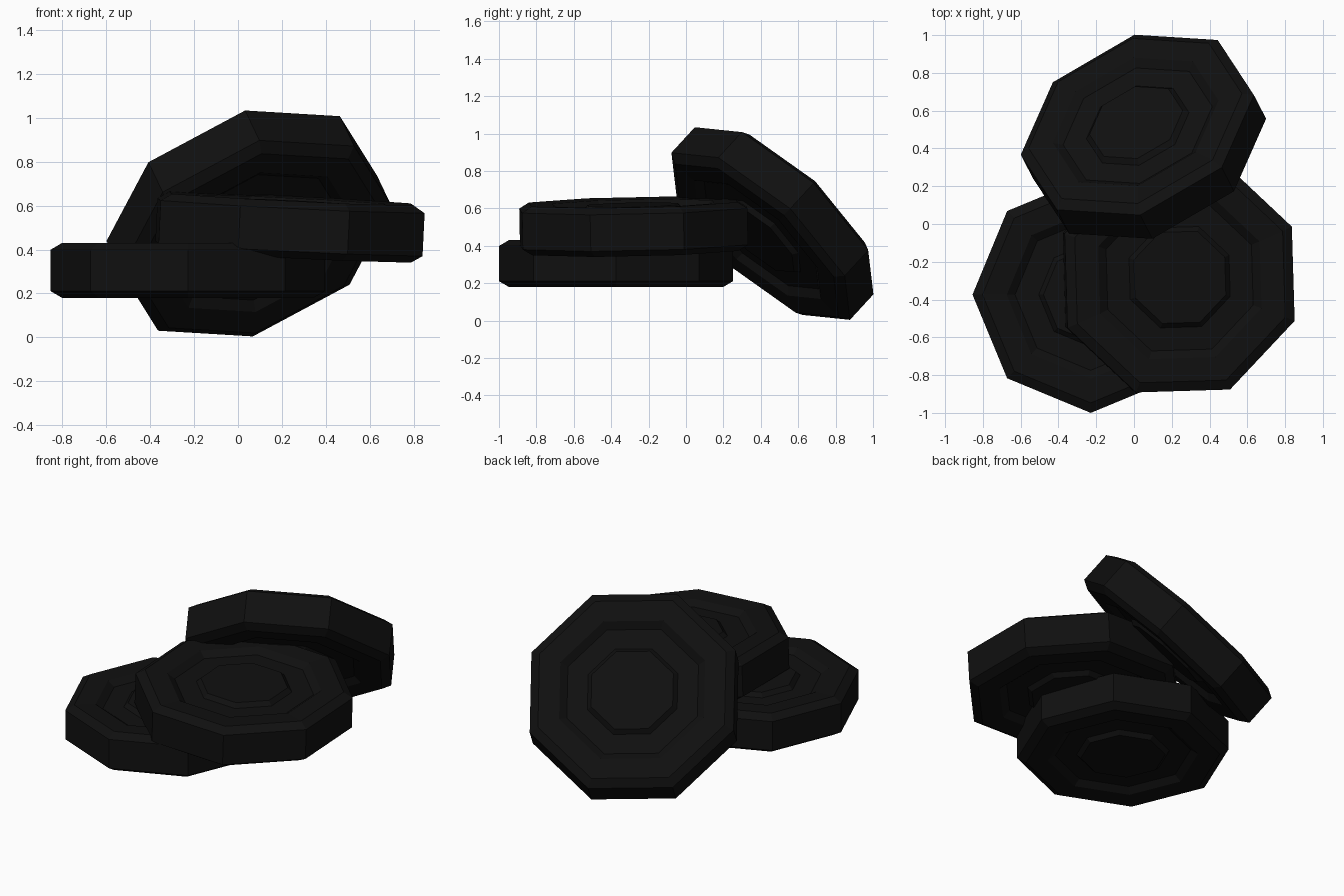
import bpy, bmesh
from math import cos, sin, pi, radians
from mathutils import Vector, Matrix

cube = bpy.data.objects.get("Cube")
if cube:
    bpy.data.objects.remove(cube, do_unlink=True)

black = bpy.data.materials.new("black_rubber")
black.use_nodes = True
COLOUR = (0.005, 0.005, 0.005, 1)
black.diffuse_color = COLOUR
bsdf = next(n for n in black.node_tree.nodes if n.type == 'BSDF_PRINCIPLED')
bsdf.inputs["Base Color"].default_value = COLOUR

SIDES = 8
# Half profile (radius, height) for a disc of radius 1:
# raised hub, recessed ring, flat shoulder, bevelled tread
HALF = [(0.40, 0.18), (0.44, 0.14), (0.64, 0.14), (0.71, 0.19),
        (0.915, 0.20), (1.0, 0.15)]
PROFILE = HALF + [(r, -z) for r, z in reversed(HALF)]


def tyre(name, centre, radius, normal, corner):
    """Eight-sided disc; corner is the direction of one of its corners."""
    bm = bmesh.new()
    rings = [[bm.verts.new((r * radius * cos(2 * pi * i / SIDES),
                            r * radius * sin(2 * pi * i / SIDES),
                            z * radius)) for i in range(SIDES)]
             for r, z in PROFILE]
    for a, b in zip(rings, rings[1:]):
        for i in range(SIDES):
            j = (i + 1) % SIDES
            bm.faces.new((a[i], b[i], b[j], a[j]))
    bm.faces.new(rings[0])
    bm.faces.new(rings[-1][::-1])
    bmesh.ops.recalc_face_normals(bm, faces=bm.faces)

    # Orient the disc along its axle
    n = Vector(normal).normalized()
    x = Vector(corner)
    x = (x - n * x.dot(n)).normalized()
    turn = Matrix((x, n.cross(x), n)).transposed().to_4x4()
    bm.transform(Matrix.Translation(centre) @ turn)

    mesh = bpy.data.meshes.new(name)
    bm.to_mesh(mesh)
    bm.free()
    mesh.materials.append(black)
    obj = bpy.data.objects.new(name, mesh)
    bpy.context.collection.objects.link(obj)


# Flat on the bottom, slightly tipped on top, and leaning at the back
tyre("lower_tyre", (-0.229, -0.374, 0.305), 0.626, (0, 0, 1), (1, 0, 0))
tyre("upper_tyre", (0.237, -0.28, 0.502), 0.652, (0.049, -0.02, 1),
     (cos(radians(24.2)), sin(radians(24.2)), 0))
tyre("leaning_tyre", (0.05, 0.462, 0.519), 0.654, (-0.331, 0.64, 0.695),
     (0.944, 0.242, 0.227))
